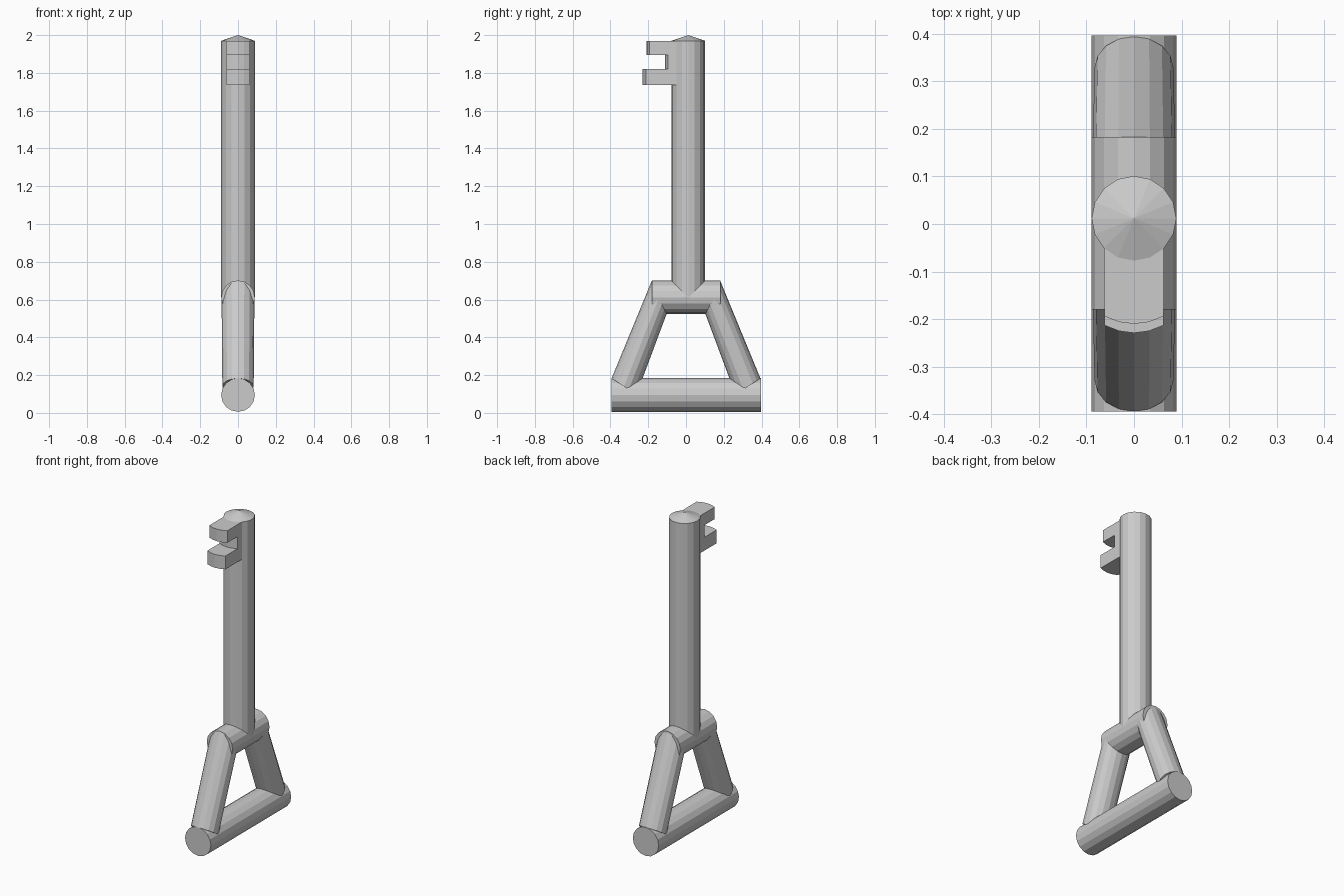
import bpy, bmesh
from math import cos, sin, pi
from mathutils import Vector

if "Cube" in bpy.data.objects:
    bpy.data.objects.remove(bpy.data.objects["Cube"])

SIDES = 16
R = 0.089


def add_loft(name, rings):
    """Skin a closed solid through rings of points; a one-point ring is a tip."""
    bm = bmesh.new()
    vr = [[bm.verts.new(p) for p in ring] for ring in rings]
    for a, b in zip(vr, vr[1:]):
        n = len(a)
        for i in range(n):
            j = (i + 1) % n
            if len(b) == 1:
                bm.faces.new((a[i], a[j], b[0]))
            else:
                bm.faces.new((a[i], a[j], b[j], b[i]))
    for ring in (vr[0], vr[-1]):
        if len(ring) > 2:
            bm.faces.new(ring)
    bmesh.ops.recalc_face_normals(bm, faces=bm.faces)
    me = bpy.data.meshes.new(name)
    bm.to_mesh(me)
    bm.free()
    ob = bpy.data.objects.new(name, me)
    bpy.context.collection.objects.link(ob)
    return ob


def ring(center, u, v):
    """Ellipse of SIDES points spanned by half-axes u and v."""
    c, u, v = Vector(center), Vector(u), Vector(v)
    return [c + u * cos(2 * pi * i / SIDES) + v * sin(2 * pi * i / SIDES)
            for i in range(SIDES)]


def crossbar(name, y0, y1, z):
    return add_loft(name, [ring((0, y, z), (R, 0, 0), (0, 0, R)) for y in (y0, y1)])


def bit(name, y_end, z0, z1, sag=0.016):
    """Key bit block with a gently rounded outer end."""
    w = 0.062
    prof = [(w, -0.03), (w, y_end + sag), (w / 2, y_end + sag * 0.25), (0, y_end),
            (-w / 2, y_end + sag * 0.25), (-w, y_end + sag), (-w, -0.03)]
    return add_loft(name, [[(x, y, z) for x, y in prof] for z in (z0, z1)])


# Handle crossbars
crossbar("bottom_handle_bar", -0.394, 0.396, 0.095)
crossbar("top_handle_bar", -0.18, 0.183, 0.612)

# Slanted handle struts, mitred into both bars
for side, label in ((-1, "front"), (1, "back")):
    add_loft(label + "_handle_strut", [
        ring((0, side * 0.328, 0.140), (0.083, 0, 0), (0, side * 0.066, 0.043)),
        ring((0, side * 0.141, 0.614), (0.087, 0, 0), (0, side * 0.040, 0.086)),
    ])

# Shaft with a shallow conical tip
sy = 0.012
add_loft("shaft", [ring((0, sy, z), (R, 0, 0), (0, R, 0)) for z in (0.61, 1.97)]
         + [[(0, sy, 2.0)]])

# Key bits: two teeth and the web between them
bit("upper_tooth", -0.21, 1.895, 1.97)
bit("tooth_web", -0.11, 1.82, 1.895)
bit("lower_tooth", -0.229, 1.737, 1.82)
